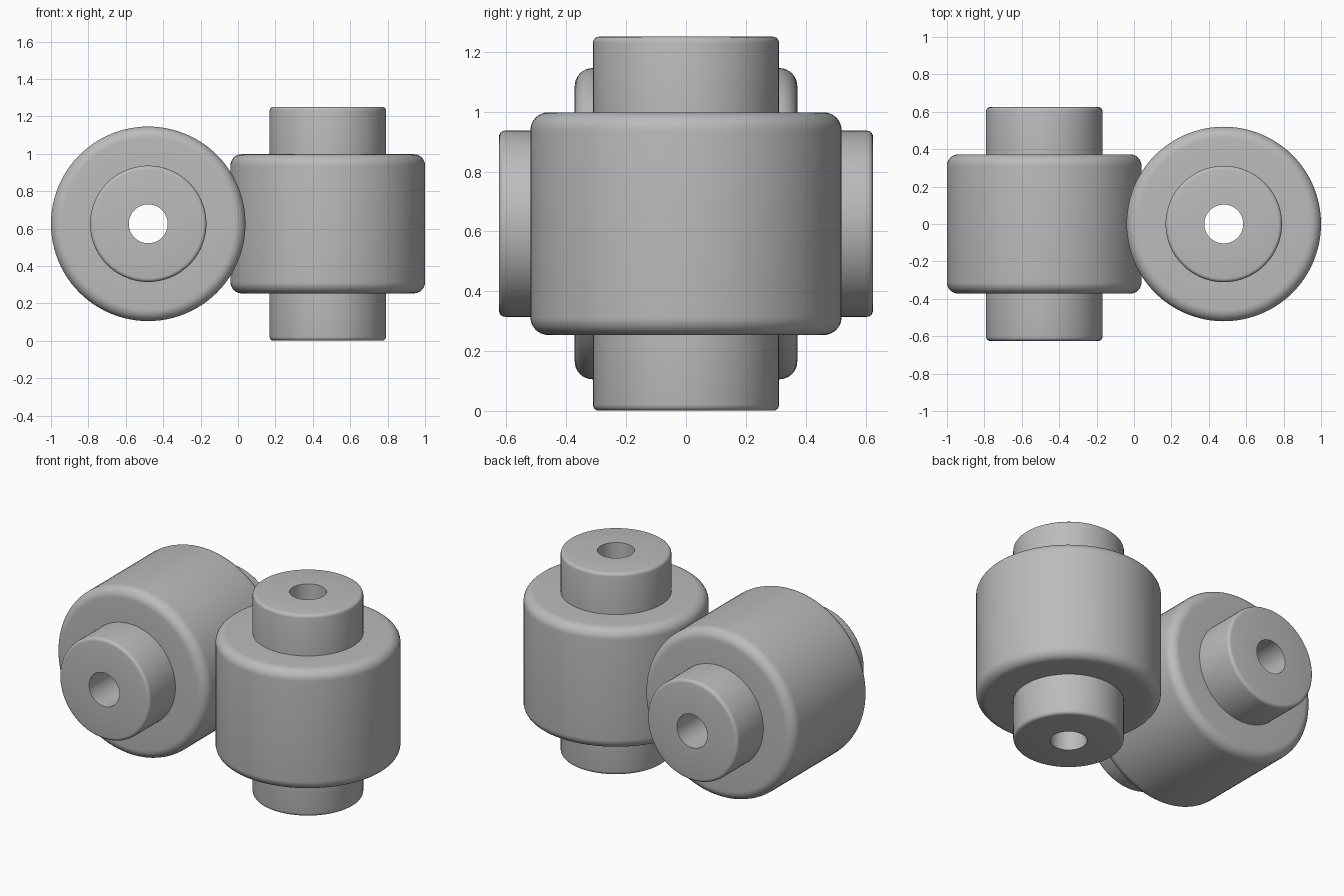
import bpy, bmesh
from math import sin, cos, pi, radians
from mathutils import Matrix

if "Cube" in bpy.data.objects:
    bpy.data.objects.remove(bpy.data.objects["Cube"], do_unlink=True)

SEGMENTS = 96
BORE, HUB, BODY = 0.104, 0.311, 0.52
HUB_HALF, BODY_HALF = 0.625, 0.372
CENTRE_X, CENTRE_Z = 0.48, 0.626

grey = bpy.data.materials.new("plain_grey")
grey.use_nodes = True
colour = (0.5, 0.5, 0.5, 1)
grey.diffuse_color = colour
grey.node_tree.nodes["Principled BSDF"].inputs["Base Color"].default_value = colour


def rounded_corner(radius, height, fillet, steps):
    """Quarter arc from the end face round to the side wall."""
    angles = [pi / 2 * (1 - i / steps) for i in range(steps + 1)]
    return [(radius - fillet + fillet * cos(a), height - fillet + fillet * sin(a))
            for a in angles]


def roller(name, location, turn):
    """Bushed roller: wide body, narrow hub at both ends, open bore."""
    upper = [(BORE, HUB_HALF)]
    upper += rounded_corner(HUB, HUB_HALF, 0.02, 4)
    upper += [(HUB, BODY_HALF)]
    upper += rounded_corner(BODY, BODY_HALF, 0.06, 8)
    profile = upper + [(r, -z) for r, z in reversed(upper)]

    bm = bmesh.new()
    rings = []
    for s in range(SEGMENTS):
        a = 2 * pi * s / SEGMENTS
        rings.append([bm.verts.new((r * cos(a), r * sin(a), z)) for r, z in profile])
    count = len(profile)
    for s in range(SEGMENTS):
        here, after = rings[s], rings[(s + 1) % SEGMENTS]
        for i in range(count):
            j = (i + 1) % count
            bm.faces.new((here[i], here[j], after[j], after[i]))
    bmesh.ops.recalc_face_normals(bm, faces=bm.faces)
    bm.transform(Matrix.Rotation(turn, 4, 'X'))

    mesh = bpy.data.meshes.new(name)
    bm.to_mesh(mesh)
    bm.free()
    mesh.materials.append(grey)
    obj = bpy.data.objects.new(name, mesh)
    obj.location = location
    bpy.context.collection.objects.link(obj)
    bpy.ops.object.select_all(action='DESELECT')
    obj.select_set(True)
    bpy.context.view_layer.objects.active = obj
    bpy.ops.object.shade_smooth_by_angle(angle=radians(35))
    return obj


# Upright roller on the left, lying roller on the right
roller("upright_roller", (CENTRE_X, 0, CENTRE_Z), 0)
roller("lying_roller", (-CENTRE_X, 0, CENTRE_Z), pi / 2)
